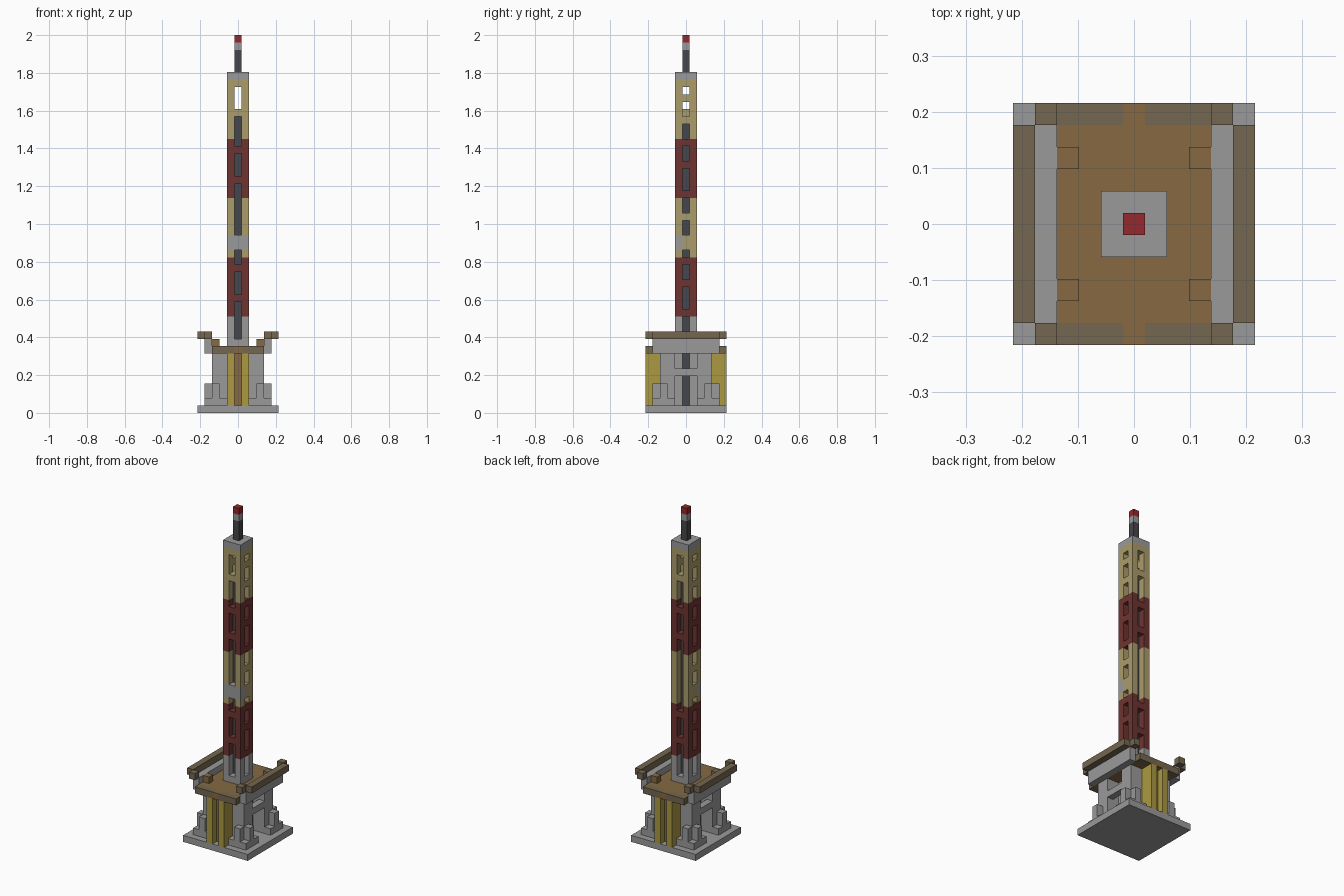
import bpy
import bmesh

U = 2 / 51  # edge length of one block

if "Cube" in bpy.data.objects:
    bpy.data.objects.remove(bpy.data.objects["Cube"], do_unlink=True)


def material(name, hex_code):
    srgb = [int(hex_code[i:i + 2], 16) / 255 for i in (0, 2, 4)]
    col = [c / 12.92 if c < 0.04045 else ((c + 0.055) / 1.055) ** 2.4 for c in srgb] + [1]
    m = bpy.data.materials.new(name)
    m.use_nodes = True
    m.diffuse_color = col
    m.node_tree.nodes["Principled BSDF"].inputs["Base Color"].default_value = col
    return m


stone = material("grey stone", "9a9a9a")
dark = material("charcoal", "47474c")
tan = material("sand", "ab9c6c")
maroon = material("maroon", "6d3431")
red = material("beacon red", "94292d")
walnut = material("walnut", "866942")
timber = material("dark timber", "746750")
gold = material("gold", "ab9842")


def blocks(name, mat, boxes):
    """One object from boxes given as inclusive block ranges (x, y, z)."""
    bm = bmesh.new()
    for box in boxes:
        spans = [(r, r) if isinstance(r, int) else r for r in box]
        verts = bmesh.ops.create_cube(bm, size=1)["verts"]
        for v in verts:
            for i, (lo, hi) in enumerate(spans):
                mid = (lo + hi) / 2 + (0.5 if i == 2 else 0)
                v.co[i] = (mid + v.co[i] * (hi - lo + 1)) * U
    mesh = bpy.data.meshes.new(name)
    bm.to_mesh(mesh)
    bm.free()
    mesh.materials.append(mat)
    obj = bpy.data.objects.new(name, mesh)
    bpy.context.collection.objects.link(obj)


def span(s, a, b):
    return (a, b) if s > 0 else (-b, -a)


SIDES = (-1, 1)
CORNERS = [(sx, sy) for sx in SIDES for sy in SIDES]

# Ground plate and stepped corner feet
blocks("base_plate", stone, [((-5, 5), (-5, 5), 0)])
feet = []
for sx, sy in CORNERS:
    feet += [(4 * sx, 3 * sy, (1, 3)), (3 * sx, 4 * sy, (1, 3)),
             (4 * sx, 2 * sy, 1), (2 * sx, 4 * sy, 1), (4 * sx, 4 * sy, 1)]
blocks("corner_feet", stone, feet)

# Hollow podium: corner piers, cross beams, side beams under the rails
blocks("podium_piers", stone,
       [(span(sx, 2, 3), span(sy, 2, 3), (1, 7)) for sx, sy in CORNERS])
blocks("cross_beams", stone, [(3 * s, (-1, 1), 5) for s in SIDES])
blocks("side_beams", stone, [(4 * s, (-4, 4), (8, 9)) for s in SIDES])

# Gold door panels with a recessed wooden strip
blocks("door_panels", gold,
       [(sx, span(sy, 4, 5), (1, 7)) for sx, sy in CORNERS])
blocks("door_strips", walnut, [(0, 4 * s, (1, 7)) for s in SIDES])

# Deck, its trim, corner blocks and the raised rails
blocks("deck", walnut, [((-3, 3), (-4, 4), 8)] + [(0, 5 * s, 8) for s in SIDES])
blocks("deck_trim", timber,
       [(span(sx, 1, 3), 5 * sy, 8) for sx, sy in CORNERS])
blocks("deck_blocks", walnut, [(3 * sx, 3 * sy, 9) for sx, sy in CORNERS])
blocks("rails", timber, [(5 * s, (-4, 4), 10) for s in SIDES]
       + [(4 * sx, 5 * sy, 10) for sx, sy in CORNERS])

# Openings in each tower face, as inclusive layer ranges
COMMON = [(10, 14), (16, 18), (32, 34), (36, 39), (41, 43)]
FRONT = COMMON + [(20, 21), (24, 30)]
BACK = COMMON + [(20, 30)]
FLANK = [(1, 4), (6, 7), (10, 12), (14, 16), (18, 19), (21, 21), (24, 25),
         (27, 28), (30, 32), (34, 35), (37, 38), (40, 41), (43, 43)]
HOLES = {(0, -1): FRONT, (0, 1): BACK, (1, 0): FLANK, (-1, 0): FLANK, (0, 0): [(41, 43)]}


def tower_material(x, y, z):
    if any(a <= z <= b for a, b in HOLES.get((x, y), [])):
        return None
    if (x, y) == (0, 0) and z < 40:
        return dark
    if z < 13 or z == 45 or (y == -1 and z in (22, 23)):
        return stone
    return maroon if 13 <= z < 21 or 29 <= z < 37 else tan


# Tower: merge each column into runs of one colour
runs = {}
for x in (-1, 0, 1):
    for y in (-1, 0, 1):
        start = 1
        for z in range(2, 47):
            mat = tower_material(x, y, start)
            if z == 46 or tower_material(x, y, z) != mat:
                if mat:
                    runs.setdefault(mat, []).append((x, y, (start, z - 1)))
                start = z
for mat, name in ((stone, "tower_stonework"), (tan, "tower_sand_bands"),
                  (maroon, "tower_maroon_bands"), (dark, "tower_core")):
    blocks(name, mat, runs[mat])

# Mast and beacon
blocks("mast", dark, [(0, 0, (46, 48))])
blocks("mast_collar", stone, [(0, 0, 49)])
blocks("beacon", red, [(0, 0, 50)])
